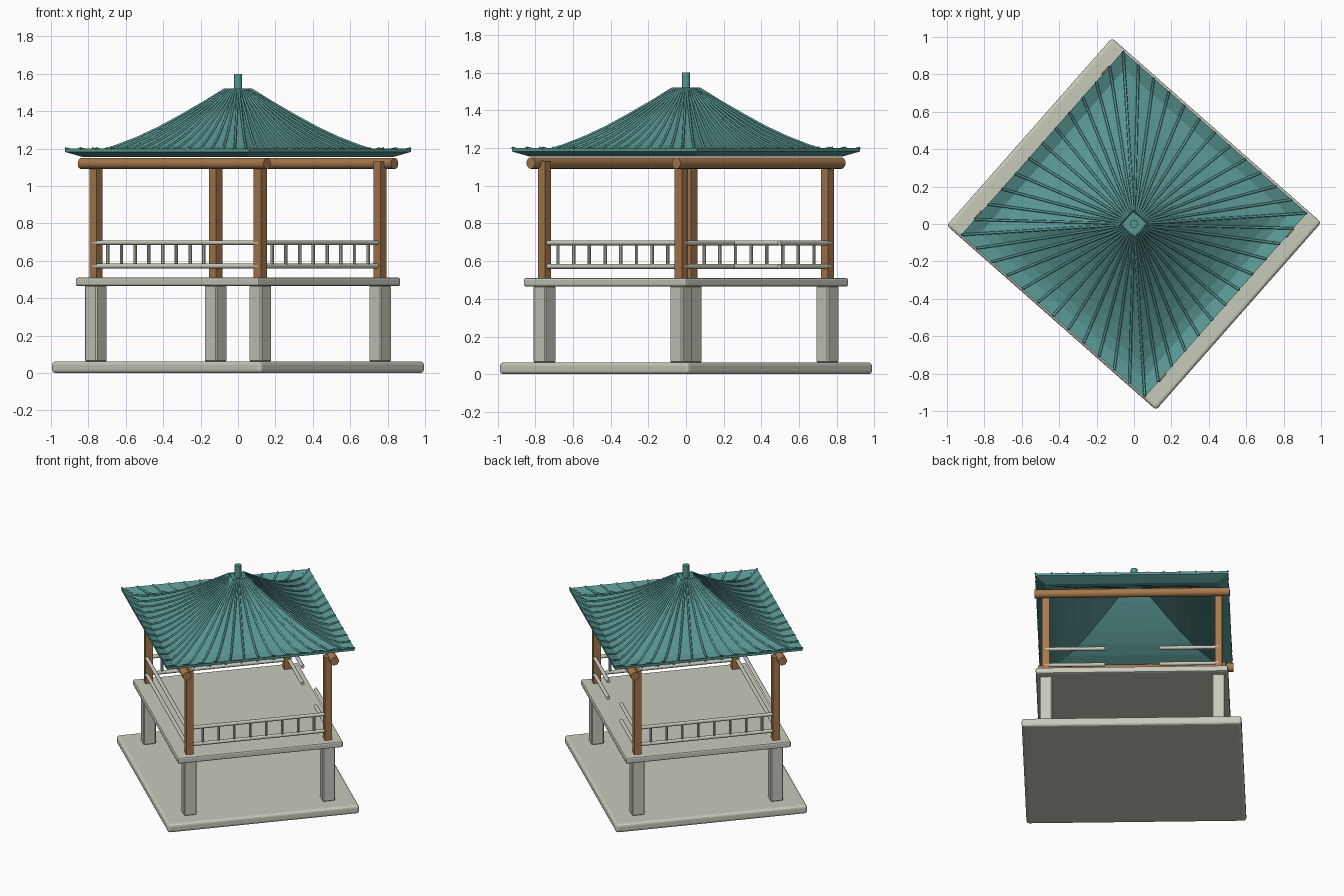
import bpy, bmesh, math
from mathutils import Matrix, Vector

if "Cube" in bpy.data.objects:
    bpy.data.objects.remove(bpy.data.objects["Cube"])

# The pavilion is built square to the axes, then turned as a whole
TURN = Matrix.Rotation(math.radians(-41.4), 4, 'Z')


def material(name, rgb):
    m = bpy.data.materials.new(name)
    m.diffuse_color = (*rgb, 1)
    m.use_nodes = True
    m.node_tree.nodes["Principled BSDF"].inputs["Base Color"].default_value = m.diffuse_color
    return m


STONE = material("pale_stone", (0.58, 0.59, 0.50))
WOOD = material("brown_wood", (0.39, 0.19, 0.075))
TILE = material("teal_tile", (0.10, 0.31, 0.29))


def finish(name, bm, mat, bevel=0, segments=2, smooth=False):
    bmesh.ops.recalc_face_normals(bm, faces=bm.faces)
    me = bpy.data.meshes.new(name)
    bm.to_mesh(me)
    bm.free()
    me.transform(TURN)
    me.materials.append(mat)
    ob = bpy.data.objects.new(name, me)
    bpy.context.collection.objects.link(ob)
    if bevel:
        mod = ob.modifiers.new("bevel", 'BEVEL')
        mod.width, mod.segments = bevel, segments
    if smooth:
        bpy.ops.object.select_all(action='DESELECT')
        ob.select_set(True)
        bpy.context.view_layer.objects.active = ob
        bpy.ops.object.shade_smooth_by_angle(angle=math.radians(40))
    return ob


def box(name, x, y, z0, z1, hx, hy, mat, bevel=0, segments=2):
    bm = bmesh.new()
    m = Matrix.Translation((x, y, (z0 + z1) / 2)) @ Matrix.Diagonal((2 * hx, 2 * hy, z1 - z0, 1))
    bmesh.ops.create_cube(bm, size=1, matrix=m)
    return finish(name, bm, mat, bevel, segments)


def rod(name, p, q, r, mat, sides=12):
    p, q = Vector(p), Vector(q)
    d = q - p
    bm = bmesh.new()
    m = Matrix.Translation((p + q) / 2) @ d.to_track_quat('Z', 'Y').to_matrix().to_4x4()
    bmesh.ops.create_cone(bm, cap_ends=True, segments=sides, radius1=r, radius2=r,
                          depth=d.length, matrix=m)
    return finish(name, bm, mat, smooth=True)


# Stone base and raised floor
box("base_slab", 0, 0, 0, 0.062, 0.746, 0.668, STONE, 0.018, 3)
box("floor_slab", 0, 0, 0.465, 0.51, 0.653, 0.576, STONE, 0.01)

# Piers below the floor and timber posts above it
CX, CY = 0.586, 0.484
for sx in (-1, 1):
    for sy in (-1, 1):
        box("stone_pier", sx * CX, sy * CY, 0.06, 0.47, 0.044, 0.044, STONE, 0.007, 1)
        box("timber_post", sx * CX, sy * CY, 0.505, 1.13, 0.025, 0.025, WOOD)

# Round beams over the long sides
for sy in (-1, 1):
    rod("round_beam", (-0.662, sy * 0.515, 1.12), (0.662, sy * 0.515, 1.12), 0.03, WOOD, 16)

# Railings: balustrades on the short sides, plain rails in front, split rails at the entrance
for z in (0.572, 0.697):
    for sx in (-1, 1):
        rod("side_rail", (sx * CX, -CY, z), (sx * CX, CY, z), 0.013, STONE)
        rod("entrance_rail", (sx * 0.185, 0.497, z), (sx * 0.59, 0.497, z), 0.013, STONE)
    rod("long_rail", (-0.592, -0.497, z), (0.592, -0.497, z), 0.013, STONE)
for sx in (-1, 1):
    for i in range(8):
        y = (i - 3.5) * 0.111
        rod("baluster", (sx * CX, y, 0.575), (sx * CX, y, 0.695), 0.009, STONE, 8)

# Roof shell: concave square pyramid with upturned eaves (half width, height)
PROFILE = [(0.05, 1.515), (0.13, 1.445), (0.22, 1.372), (0.30, 1.31), (0.38, 1.257),
           (0.46, 1.213), (0.53, 1.183), (0.585, 1.172), (0.655, 1.2)]
bm = bmesh.new()
under = [(h, z - 0.018) for h, z in PROFILE]
rings = []
for h, z in PROFILE + under[::-1]:
    rings.append([bm.verts.new((a * h, b * h, z)) for a, b in ((1, 1), (-1, 1), (-1, -1), (1, -1))])
for r0, r1 in zip(rings, rings[1:]):
    for k in range(4):
        n = (k + 1) % 4
        bm.faces.new((r0[k], r0[n], r1[n], r1[k]))
bm.faces.new(rings[0])
bm.faces.new(rings[-1])
finish("roof_shell", bm, TILE)

# Tile ribs fanning out from the peak
cu = bpy.data.curves.new("roof_ribs", 'CURVE')
cu.dimensions = '3D'
cu.bevel_depth = 0.007
cu.bevel_resolution = 1
cu.use_fill_caps = True
N = 12
for side in range(4):
    spin = TURN @ Matrix.Rotation(side * math.pi / 2, 4, 'Z')
    for i in range(N):
        t = -1 + 2 * i / N
        sp = cu.splines.new('POLY')
        sp.points.add(len(PROFILE) - 1)
        for p, (h, z) in zip(sp.points, PROFILE):
            p.co = (*(spin @ Vector((h, t * h, z + 0.002))), 1)
ribs = bpy.data.objects.new("roof_ribs", cu)
bpy.context.collection.objects.link(ribs)
cu.materials.append(TILE)
bpy.ops.object.select_all(action='DESELECT')
ribs.select_set(True)
bpy.context.view_layer.objects.active = ribs
bpy.ops.object.convert(target='MESH')

# Finial pin
rod("finial", (0, 0, 1.49), (0, 0, 1.6), 0.023, TILE, 12)
